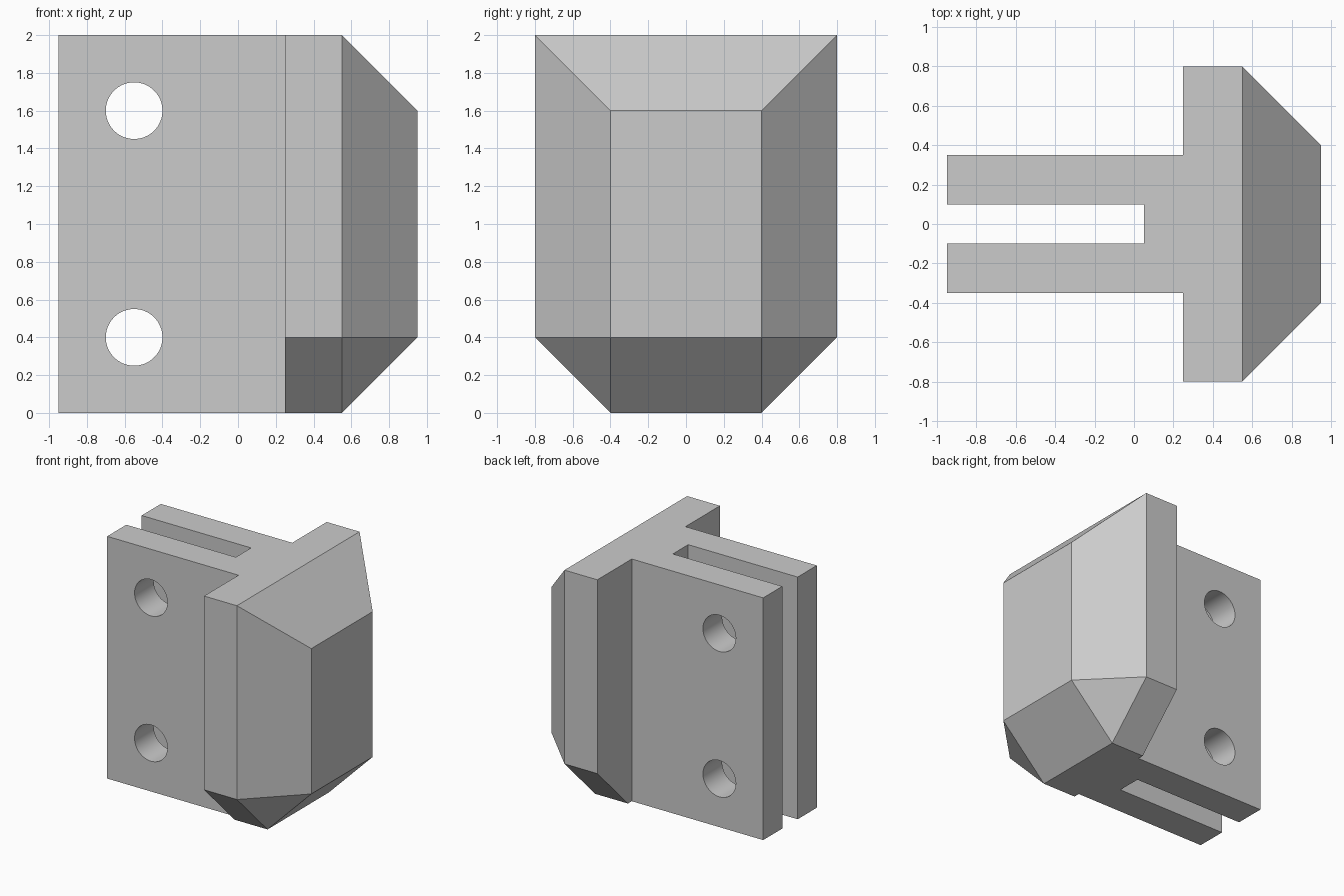
import bpy, bmesh
from mathutils import Matrix

cube = bpy.data.objects.get("Cube")
if cube:
    bpy.data.objects.remove(cube, do_unlink=True)

grey = bpy.data.materials.new("plain grey")
grey.use_nodes = True
COLOUR = (0.6, 0.6, 0.6, 1)
grey.diffuse_color = COLOUR
grey.node_tree.nodes["Principled BSDF"].inputs["Base Color"].default_value = COLOUR


def add_object(name, bm):
    bmesh.ops.recalc_face_normals(bm, faces=bm.faces)
    mesh = bpy.data.meshes.new(name)
    bm.to_mesh(mesh)
    bm.free()
    mesh.materials.append(grey)
    obj = bpy.data.objects.new(name, mesh)
    bpy.context.collection.objects.link(obj)
    return obj


def boolean(obj, other, operation):
    mod = obj.modifiers.new(operation.title(), 'BOOLEAN')
    mod.operation = operation
    mod.solver = 'EXACT'
    mod.object = other
    bpy.context.view_layer.objects.active = obj
    bpy.ops.object.modifier_apply(modifier=mod.name)
    bpy.data.objects.remove(other, do_unlink=True)


# Faceted head: a slab with cut lower corners, tapering to a smaller face
bm = bmesh.new()
outline = [(0.4, 0), (0.8, 0.4), (0.8, 2)]
for side in (-1, 1):
    for x in (0.25, 0.55):
        for y, z in outline:
            bm.verts.new((x, side * y, z))
    for z in (0.4, 1.6):
        bm.verts.new((0.95, side * 0.4, z))
bmesh.ops.convex_hull(bm, input=bm.verts)
bmesh.ops.dissolve_limit(bm, angle_limit=0.01, verts=bm.verts, edges=bm.edges)
body = add_object("bracket_head", bm)

# Forked mount: two plates joined behind the slot
half = [(0.05, 0.1), (-0.95, 0.1), (-0.95, 0.35), (0.25, 0.35)]
profile = half + [(x, -y) for x, y in reversed(half)]
bm = bmesh.new()
base = bm.faces.new([bm.verts.new((x, y, 0)) for x, y in profile])
top = bmesh.ops.extrude_face_region(bm, geom=[base])["geom"]
bmesh.ops.translate(bm, vec=(0, 0, 2),
                    verts=[v for v in top if isinstance(v, bmesh.types.BMVert)])
fork = add_object("fork_plates", bm)

# Bolt holes through both plates
for z in (0.4, 1.6):
    bm = bmesh.new()
    bmesh.ops.create_cone(bm, cap_ends=True, segments=64, radius1=0.15, radius2=0.15, depth=1,
                          matrix=Matrix.Translation((-0.55, 0, z)) @ Matrix.Rotation(1.5707963, 4, 'X'))
    cutter = add_object("hole_cutter", bm)
    cutter.hide_render = True
    boolean(fork, cutter, 'DIFFERENCE')

boolean(body, fork, 'UNION')
body.name = "forked_bracket"
bpy.ops.object.select_all(action='DESELECT')
body.select_set(True)
bpy.context.view_layer.objects.active = body
bpy.ops.object.shade_smooth_by_angle(angle=0.5)
